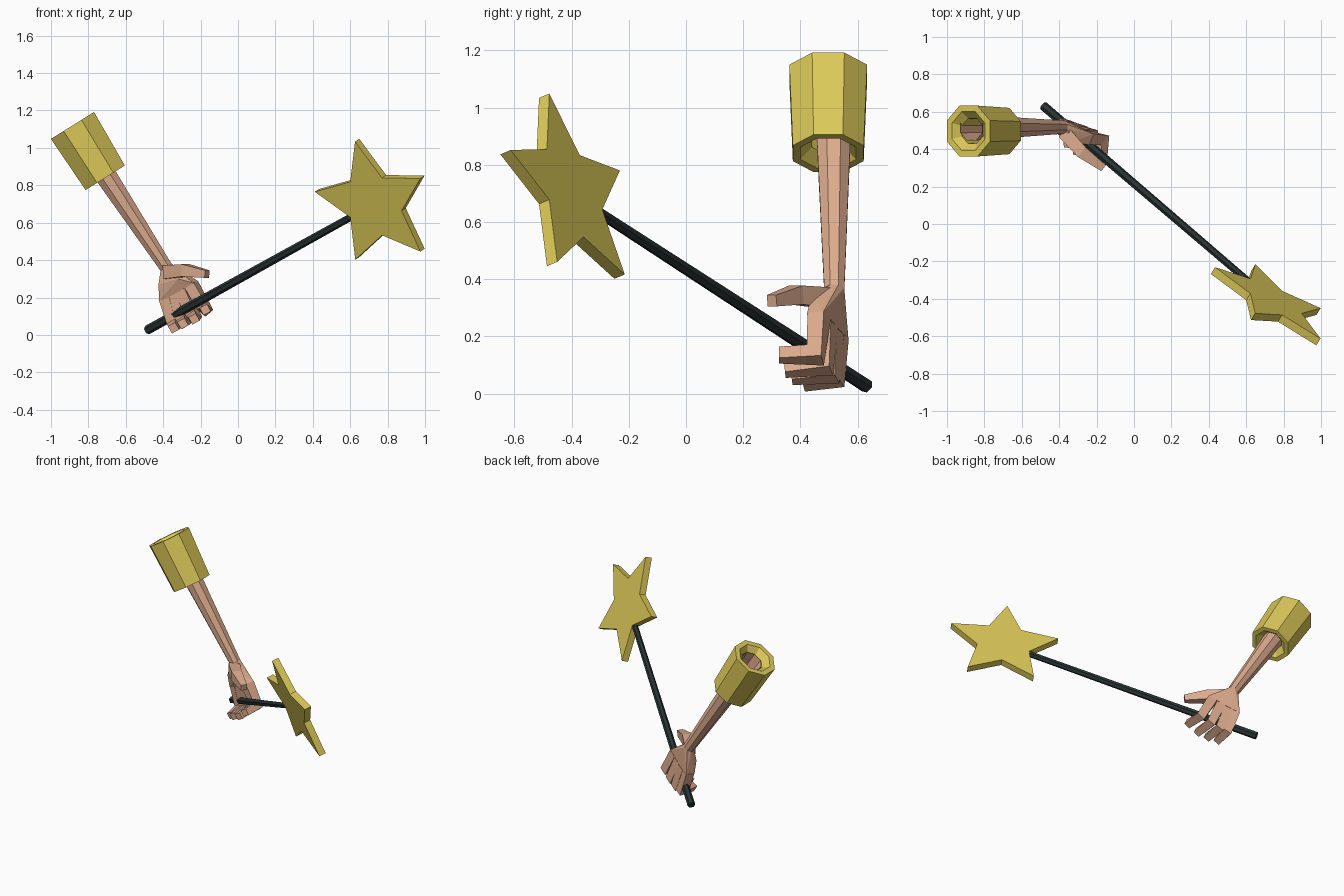
import bpy, bmesh, math
from mathutils import Vector as V

if "Cube" in bpy.data.objects:
    bpy.data.objects.remove(bpy.data.objects["Cube"])


def material(name, rgb):
    m = bpy.data.materials.new(name)
    m.diffuse_color = (*rgb, 1)
    m.use_nodes = True
    m.node_tree.nodes["Principled BSDF"].inputs["Base Color"].default_value = m.diffuse_color
    return m


YELLOW = material("mustard yellow", (0.72, 0.59, 0.10))
SKIN = material("skin", (0.72, 0.41, 0.27))
BLACK = material("dark slate", (0.022, 0.032, 0.032))


def finish(bm, name, mat):
    bmesh.ops.recalc_face_normals(bm, faces=bm.faces)
    me = bpy.data.meshes.new(name)
    bm.to_mesh(me)
    bm.free()
    me.materials.append(mat)
    ob = bpy.data.objects.new(name, me)
    bpy.context.collection.objects.link(ob)
    return ob


def loft(name, mat, rings, caps=(True, True), closed=False):
    """Skin a list of point rings."""
    bm = bmesh.new()
    vs = [[bm.verts.new(p) for p in r] for r in rings]
    pairs = list(zip(vs, vs[1:])) + ([(vs[-1], vs[0])] if closed else [])
    for r0, r1 in pairs:
        n = len(r0)
        for i in range(n):
            bm.faces.new((r0[i], r0[(i + 1) % n], r1[(i + 1) % n], r1[i]))
    if caps[0]:
        bm.faces.new(vs[0])
    if caps[1]:
        bm.faces.new(vs[-1])
    return finish(bm, name, mat)


def ring(c, axis, r, sides, ref):
    a = (ref - axis * ref.dot(axis)).normalized()
    b = axis.cross(a)
    angles = [2 * math.pi * (i + 0.5) / sides for i in range(sides)]
    return [c + (a * math.cos(t) + b * math.sin(t)) * r for t in angles]


def box_tube(name, pts, halves, side):
    """Square-section limb that bends along pts."""
    pts = [V(p) for p in pts]
    rings = []
    for i, (p, h) in enumerate(zip(pts, halves)):
        d0 = (p - pts[i - 1]).normalized() if i else (pts[1] - p).normalized()
        d1 = (pts[i + 1] - p).normalized() if i < len(pts) - 1 else d0
        t = (d0 + d1).normalized()
        s = (side - t * side.dot(t)).normalized()
        u = t.cross(s) / max(0.6, t.dot(d0))
        rings.append([p + s * h * x + u * h * y
                      for x, y in ((1, 1), (-1, 1), (-1, -1), (1, -1))])
    return loft(name, SKIN, rings)


Y = V((0, 1, 0))

# Wand rod
w0, w1 = V((-0.485, 0.632, 0.026)), V((0.625, -0.318, 0.642))
centre = V((0.734, -0.415, 0.704))
u = (w1 - w0).normalized()
loft("wand_rod", BLACK, [ring(w0, u, 0.025, 6, Y), ring(w1, u, 0.019, 6, Y)])

# Star: flat five-pointed plate, one point along the rod
v = V((-0.523, -0.03, 0.852))
v = (v - u * v.dot(u)).normalized()
n = u.cross(v)
plates = []
for side in (-1, 1):
    plates.append([])
    for i in range(10):
        t, r = math.radians(36 * i), (0.36, 0.175)[i % 2]
        plates[-1].append(centre + (u * math.cos(t) + v * math.sin(t)) * r
                          + n * 0.0225 * side)
loft("star", YELLOW, plates)

# Sleeve: eight-sided cuff with recessed openings round the arm
s0, s1 = V((-0.885, 0.497, 1.12)), V((-0.71, 0.497, 0.84))
ax = (s1 - s0).normalized()
length = (s1 - s0).length
profile = [(0, 0.147), (length, 0.134), (length, 0.105), (length - 0.04, 0.062),
           (0.04, 0.072), (0, 0.112)]
loft("sleeve", YELLOW, [ring(s0 + ax * d, ax, r, 8, Y) for d, r in profile],
     caps=(False, False), closed=True)

# Forearm, open at the elbow
elbow, wrist = V((-0.87, 0.515, 1.10)), V((-0.385, 0.518, 0.362))
arm = (wrist - elbow).normalized()
wrist_ring = ring(wrist, arm, 0.038, 8, Y)
loft("forearm", SKIN, [ring(elbow, arm, 0.074, 8, Y), wrist_ring],
     caps=(False, True))

# Fingers: knuckle, bend and tip, curling round the rod
across = V((0.135, -0.065, 0.07)).normalized()
back = V((0.358, 0.92, 0.164))
fingers = {
    "index": ((-0.25, 0.465, 0.27), (-0.175, 0.452, 0.135), (-0.175, 0.325, 0.135)),
    "middle": ((-0.30, 0.49, 0.24), (-0.235, 0.482, 0.098), (-0.235, 0.345, 0.085)),
    "ring": ((-0.345, 0.512, 0.215), (-0.29, 0.503, 0.07), (-0.295, 0.37, 0.06)),
    "little": ((-0.385, 0.528, 0.20), (-0.338, 0.52, 0.055), (-0.345, 0.41, 0.037)),
}
for name, path in fingers.items():
    box_tube(name + "_finger", path, (0.031, 0.028, 0.022), across)

# Thumb
box_tube("thumb", ((-0.375, 0.49, 0.335), (-0.28, 0.385, 0.345), (-0.165, 0.30, 0.325)),
         (0.036, 0.033, 0.02), V((0, 0, 1)))

# Palm: hull between wrist, knuckles and thumb root
bm = bmesh.new()
pts = list(wrist_ring)
for name, spread in (("index", 0.03), ("middle", 0), ("ring", 0), ("little", -0.03)):
    k = V(fingers[name][0])
    pts += [k + across * spread + back * s for s in (0.03, -0.034)]
pts += [V((-0.33, 0.44, 0.35)), V((-0.32, 0.43, 0.30)), V((-0.425, 0.49, 0.27))]
for p in pts:
    bm.verts.new(p)
hull = bmesh.ops.convex_hull(bm, input=bm.verts)
bmesh.ops.delete(bm, geom=[g for g in hull["geom_interior"]
                           if isinstance(g, bmesh.types.BMVert)], context='VERTS')
finish(bm, "palm", SKIN)
